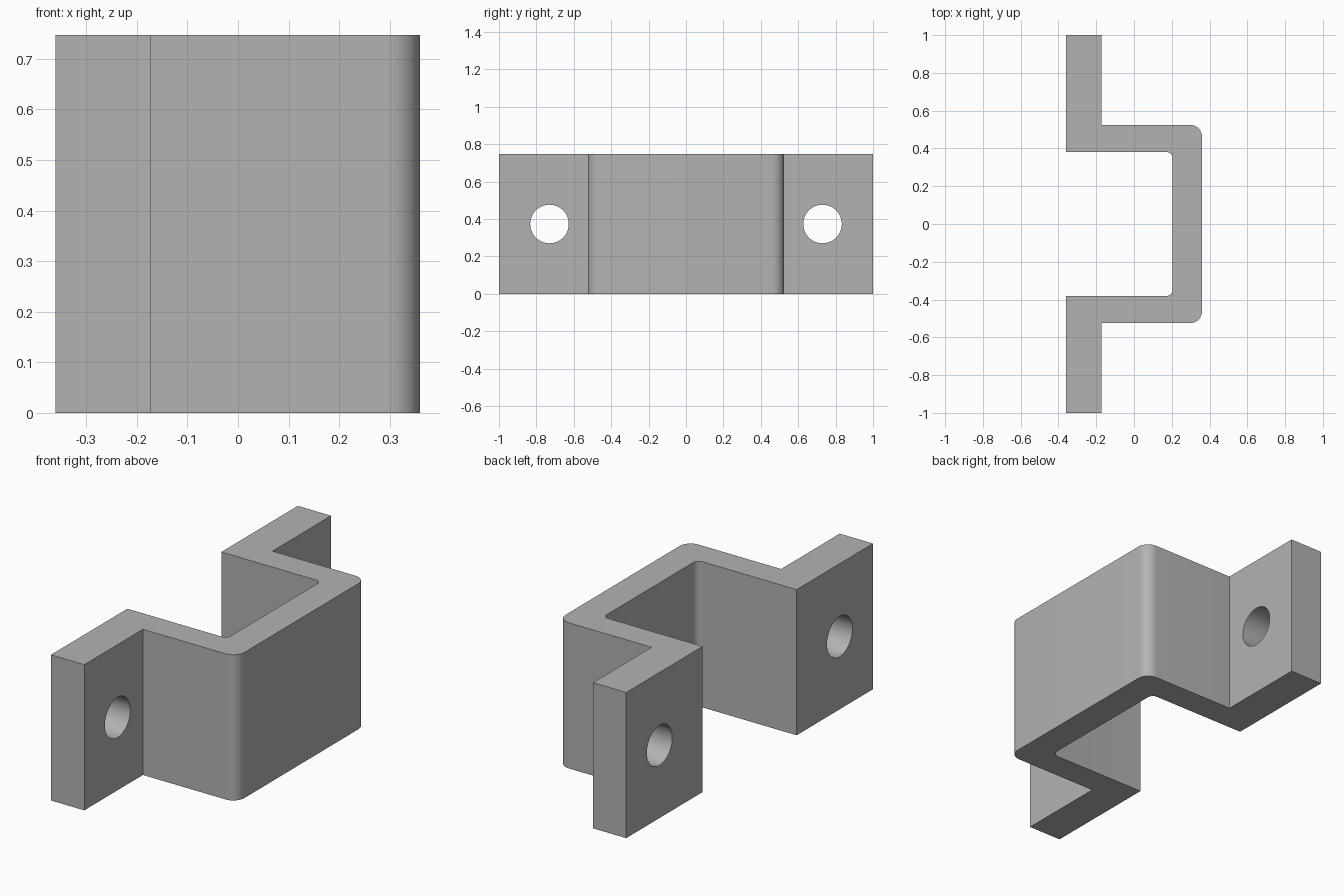
import bpy, bmesh, math

if "Cube" in bpy.data.objects:
    bpy.data.objects.remove(bpy.data.objects["Cube"])

HEIGHT = 0.747
HOLE_Y, HOLE_R = 0.73, 0.103

steel = bpy.data.materials.new("grey metal")
steel.diffuse_color = (0.45, 0.45, 0.45, 1)
steel.use_nodes = True
steel.node_tree.nodes["Principled BSDF"].inputs["Base Color"].default_value = steel.diffuse_color


def fillet(cx, cy, r, steps=10):
    """Quarter arc from +x round to +y about a centre."""
    return [(cx + r * math.cos(i / steps * math.pi / 2),
             cy + r * math.sin(i / steps * math.pi / 2)) for i in range(steps + 1)]


# Hat-shaped profile: one half, then mirrored across y = 0
outer = fillet(0.297, 0.462, 0.063) + [(-0.172, 0.525), (-0.172, 1.0)]
inner = [(-0.361, 1.0), (-0.361, 0.381)] + fillet(0.173, 0.35, 0.031)[::-1]
half = outer + inner
profile = half + [(x, -y) for x, y in reversed(half)]

bm = bmesh.new()
face = bm.faces.new([bm.verts.new((x, y, 0)) for x, y in profile])
top = bmesh.ops.extrude_face_region(bm, geom=[face])["geom"]
bmesh.ops.translate(bm, vec=(0, 0, HEIGHT),
                    verts=[v for v in top if isinstance(v, bmesh.types.BMVert)])
bmesh.ops.recalc_face_normals(bm, faces=bm.faces)
mesh = bpy.data.meshes.new("bracket")
bm.to_mesh(mesh)
bm.free()
bracket = bpy.data.objects.new("bracket", mesh)
bpy.context.collection.objects.link(bracket)
mesh.materials.append(steel)

# Bolt hole through each flange
for side in (-1, 1):
    bpy.ops.mesh.primitive_cylinder_add(vertices=64, radius=HOLE_R, depth=0.4,
                                        location=(-0.266, side * HOLE_Y, HEIGHT / 2),
                                        rotation=(0, math.pi / 2, 0))
    cutter = bpy.context.object
    cutter.name = "hole_cutter"
    cutter.hide_render = True
    cutter.data.materials.append(steel)
    bpy.context.view_layer.objects.active = bracket
    mod = bracket.modifiers.new("bolt_hole", 'BOOLEAN')
    mod.operation = 'DIFFERENCE'
    mod.solver = 'EXACT'
    mod.object = cutter
    bpy.ops.object.modifier_apply(modifier=mod.name)
    bpy.data.objects.remove(cutter)

# Smooth bends and hole walls, crisp edges elsewhere
bpy.ops.object.select_all(action='DESELECT')
bracket.select_set(True)
bpy.context.view_layer.objects.active = bracket
bpy.ops.object.shade_smooth_by_angle(angle=math.radians(30))
